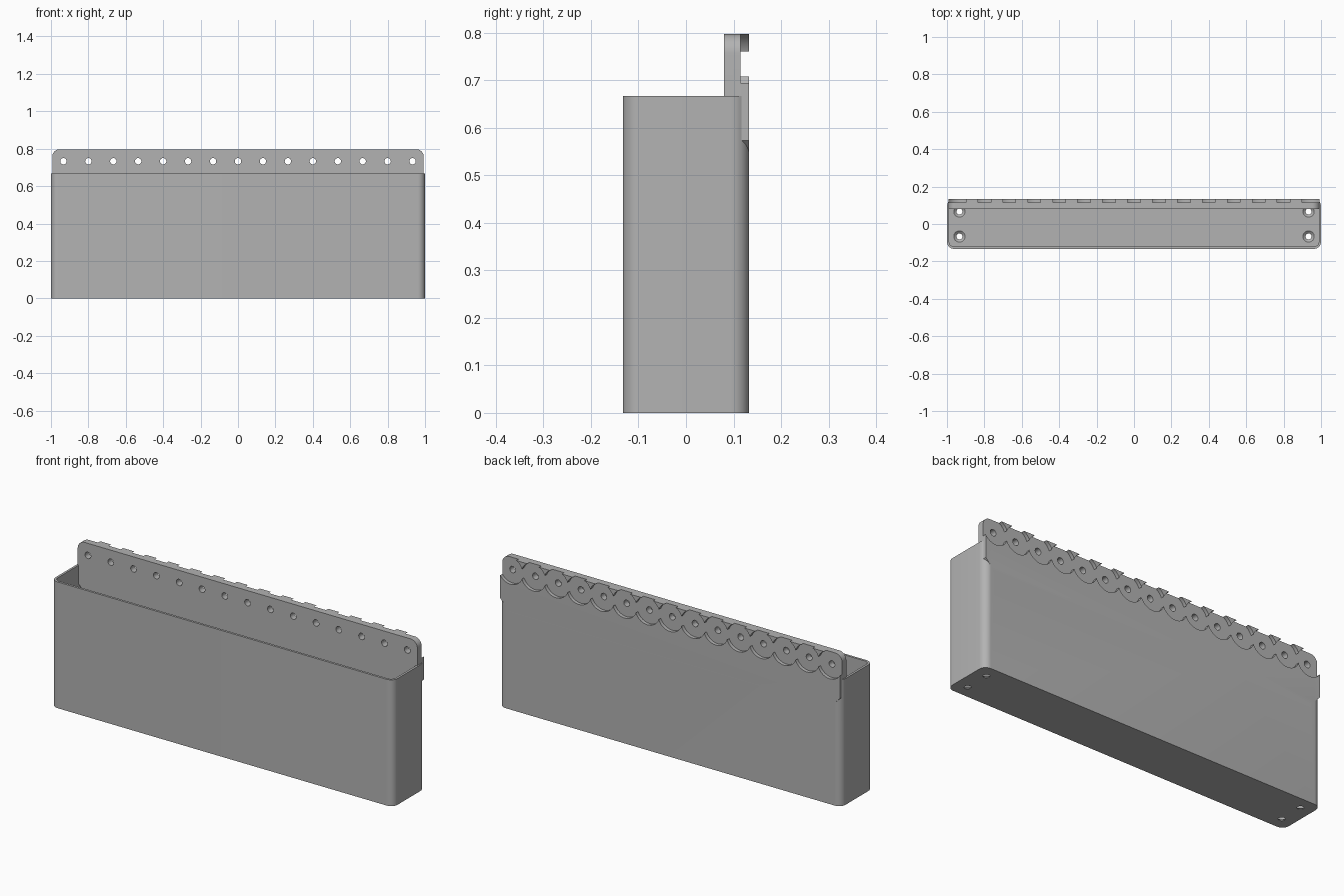
import bpy
import bmesh
from math import cos, sin, pi, radians

if "Cube" in bpy.data.objects:
    bpy.data.objects.remove(bpy.data.objects["Cube"], do_unlink=True)

PITCH = 2 / 15
HALF_DEPTH = 0.133
RIM = 0.667
TOP = 0.797
HOLE_Z = 0.733

grey = bpy.data.materials.new("plain grey")
grey.use_nodes = True
grey.diffuse_color = (0.45, 0.45, 0.45, 1)
grey.node_tree.nodes["Principled BSDF"].inputs["Base Color"].default_value = grey.diffuse_color


def arc(cx, cy, r, start, steps=10):
    """Quarter circle of points, counter-clockwise from the start angle."""
    return [(cx + r * cos(start + pi / 2 * i / steps),
             cy + r * sin(start + pi / 2 * i / steps)) for i in range(steps + 1)]


def rounded_rect(x, y0, y1, r):
    return (arc(x - r, y1 - r, r, 0) + arc(r - x, y1 - r, r, pi / 2)
            + arc(r - x, y0 + r, r, pi) + arc(x - r, y0 + r, r, 1.5 * pi))


def loft(name, rings):
    """Solid skinned through equal-length rings of 3D points."""
    bm = bmesh.new()
    loops = [[bm.verts.new(p) for p in ring] for ring in rings]
    n = len(loops[0])
    for a, b in zip(loops, loops[1:]):
        for i in range(n):
            bm.faces.new((a[i], a[(i + 1) % n], b[(i + 1) % n], b[i]))
    bm.faces.new(loops[0][::-1])
    bm.faces.new(loops[-1])
    bmesh.ops.recalc_face_normals(bm, faces=bm.faces)
    mesh = bpy.data.meshes.new(name)
    bm.to_mesh(mesh)
    bm.free()
    mesh.materials.append(grey)
    obj = bpy.data.objects.new(name, mesh)
    bpy.context.collection.objects.link(obj)
    return obj


def prism_z(name, outline, z0, z1):
    return loft(name, [[(x, y, z) for x, y in outline] for z in (z0, z1)])


def prism_y(name, outline, y0, y1):
    return loft(name, [[(x, y, z) for x, z in outline] for y in (y0, y1)])


def circle(cx, cy, r, n=48):
    return [(cx + r * cos(2 * pi * i / n), cy + r * sin(2 * pi * i / n)) for i in range(n)]


def combine(target, tool, operation):
    """Apply a boolean and discard the tool object."""
    mod = target.modifiers.new("combine", "BOOLEAN")
    mod.object, mod.operation, mod.solver = tool, operation, "EXACT"
    bpy.context.view_layer.objects.active = target
    bpy.ops.object.modifier_apply(modifier=mod.name)
    bpy.data.objects.remove(tool, do_unlink=True)


# Hollow bin with rounded vertical corners
bin_body = prism_z("wall_bin", rounded_rect(1, -HALF_DEPTH, HALF_DEPTH, 0.038), 0, RIM)
cavity = prism_z("cavity", rounded_rect(0.988, -0.121, 0.121, 0.026), 0.016, 1)
combine(bin_body, cavity, "DIFFERENCE")

# Hanging plate: rounded top corners, slanted lower ends
W = 0.993
plate_outline = (arc(W - 0.04, TOP - 0.04, 0.04, 0) + arc(0.04 - W, TOP - 0.04, 0.04, pi / 2)
                 + [(-W, 0.573), (-0.94, 0.52), (0.94, 0.52), (W, 0.573)])
combine(bin_body, prism_y("hanging_plate", plate_outline, 0.08, HALF_DEPTH), "UNION")

# Overlapping round recesses on the back, each with a through hole
for i in range(-7, 8):
    x = i * PITCH
    combine(bin_body, prism_y("recess", circle(x, HOLE_Z + 0.001, 0.0718, 64), 0.1147, 0.2),
            "DIFFERENCE")
for i in range(-7, 8):
    combine(bin_body, prism_y("pin_hole", circle(i * PITCH, HOLE_Z, 0.017, 24), 0.05, 0.2),
            "DIFFERENCE")

# Countersunk screw holes in the floor
for x in (-7 * PITCH, 7 * PITCH):
    for y in (-PITCH / 2, PITCH / 2):
        profile = [(0.016, -0.02), (0.016, 0.004), (0.031, 0.0165), (0.031, 0.03)]
        screw = loft("screw_hole", [[(px, py, z) for px, py in circle(x, y, r, 24)]
                                    for r, z in profile])
        combine(bin_body, screw, "DIFFERENCE")

# Smooth curves, crisp edges
bpy.ops.object.select_all(action="DESELECT")
bin_body.select_set(True)
bpy.context.view_layer.objects.active = bin_body
bpy.ops.object.shade_smooth_by_angle(angle=radians(30))
